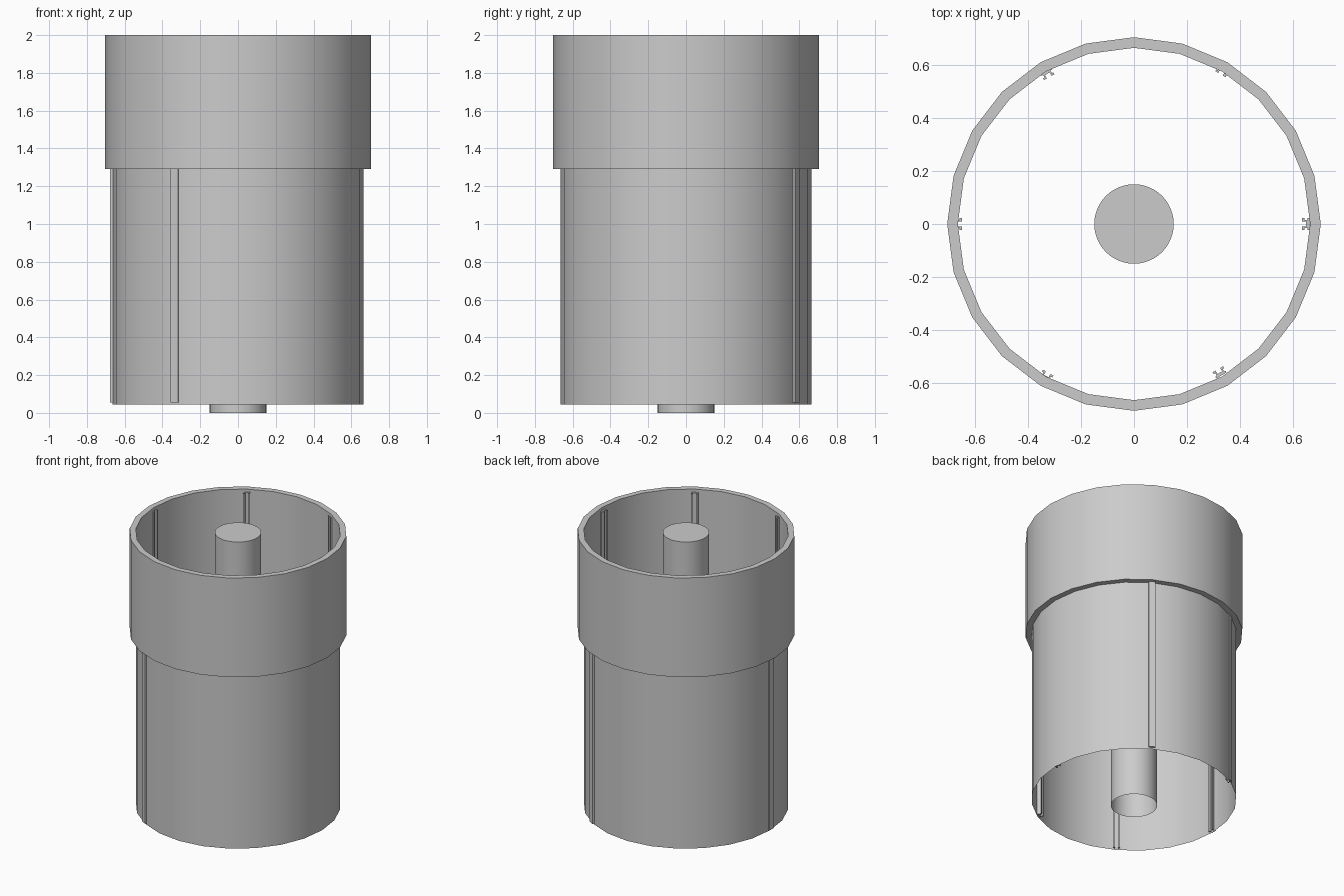
import bpy, bmesh, math

if "Cube" in bpy.data.objects:
    bpy.data.objects.remove(bpy.data.objects["Cube"])


def finish(name, bm, smooth=True):
    me = bpy.data.meshes.new(name)
    bm.to_mesh(me)
    bm.free()
    ob = bpy.data.objects.new(name, me)
    bpy.context.collection.objects.link(ob)
    if smooth:
        bpy.ops.object.select_all(action='DESELECT')
        ob.select_set(True)
        bpy.context.view_layer.objects.active = ob
        bpy.ops.object.shade_smooth_by_angle(angle=math.radians(40))
    return ob


def lathe(name, profile, sides, cap_top=False):
    """Revolve (radius, z) points around z."""
    bm = bmesh.new()
    rings = [[bm.verts.new((r * math.cos(2 * math.pi * i / sides),
                            r * math.sin(2 * math.pi * i / sides), z))
              for i in range(sides)] for r, z in profile]
    for a, b in zip(rings, rings[1:]):
        for i in range(sides):
            j = (i + 1) % sides
            bm.faces.new((a[i], a[j], b[j], b[i]))
    if cap_top:
        bm.faces.new(rings[-1])
    return finish(name, bm)


def channel(name, angle, outer_r, z0=0.055, z1=1.98):
    """U-section rail, web outwards and lipped flanges towards the axis."""
    half = [(0, 0.0225), (-0.008, 0.0225), (-0.008, 0.016), (-0.019, 0.016),
            (-0.019, 0.0225), (-0.027, 0.0225), (-0.027, 0.010), (-0.012, 0.010)]
    section = half + [(r, -t) for r, t in reversed(half)]
    c, s = math.cos(angle), math.sin(angle)
    bm = bmesh.new()
    vs = [bm.verts.new(((outer_r + r) * c - t * s, (outer_r + r) * s + t * c, z0))
          for r, t in section]
    face = bm.faces.new(vs)
    ext = bmesh.ops.extrude_face_region(bm, geom=[face])
    for v in ext['geom']:
        if isinstance(v, bmesh.types.BMVert):
            v.co.z = z1
    bmesh.ops.recalc_face_normals(bm, faces=bm.faces)
    return finish(name, bm, smooth=False)


# Thin inner sleeve, open at both ends
lathe("inner_sleeve", [(0.665, 0.045), (0.665, 2.0)], 24)

# Wider collar around the upper part
lathe("upper_collar", [(0.665, 1.29), (0.705, 1.29), (0.705, 2.0), (0.665, 2.0)], 24)

# Central post, closed on top and hollow below
lathe("centre_post", [(0.15, 0.0), (0.15, 2.0)], 48, cap_top=True)

# Six rails set into the sleeve wall, some showing through it
for k, r in enumerate((0.662, 0.680, 0.667, 0.677, 0.675, 0.660)):
    channel(f"rail_{k + 1}", math.radians(60 * k), r)
